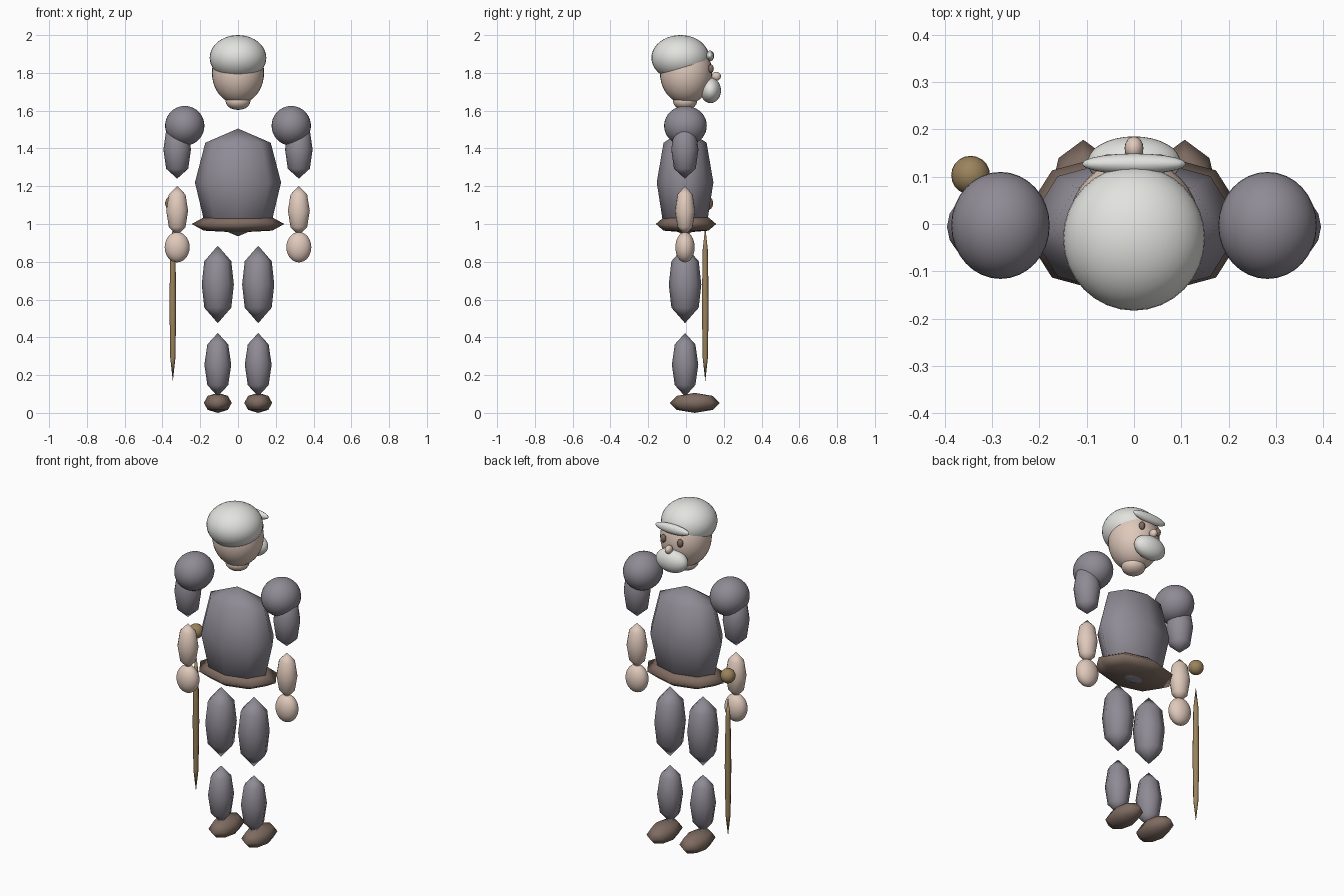
import bpy, bmesh, math

if "Cube" in bpy.data.objects:
    bpy.data.objects.remove(bpy.data.objects["Cube"])


def srgb(h):
    vals = [int(h[i:i + 2], 16) / 255 for i in (0, 2, 4)]
    return [v / 12.92 if v < 0.04045 else ((v + 0.055) / 1.055) ** 2.4 for v in vals] + [1]


def material(name, h):
    m = bpy.data.materials.new(name)
    m.diffuse_color = srgb(h)
    m.use_nodes = True
    m.node_tree.nodes["Principled BSDF"].inputs["Base Color"].default_value = m.diffuse_color
    return m


GREY = material("grey_cloth", "8F8B95")
SKIN = material("skin", "E0C9BB")
WHITE = material("white_hair", "E2E3DF")
BROWN = material("brown_leather", "7E6B60")
WOOD = material("cane_wood", "9B835C")


def finish(name, bm, centre, radii, mat):
    for v in bm.verts:
        v.co = [c + r * k for c, r, k in zip(centre, radii, v.co)]
    bmesh.ops.recalc_face_normals(bm, faces=bm.faces)
    for f in bm.faces:
        f.smooth = True
    me = bpy.data.meshes.new(name)
    bm.to_mesh(me)
    bm.free()
    me.materials.append(mat)
    ob = bpy.data.objects.new(name, me)
    bpy.context.collection.objects.link(ob)
    return ob


def ball(name, centre, radii, mat, seg=32, rings=20):
    """Smooth ellipsoid."""
    bm = bmesh.new()
    bmesh.ops.create_uvsphere(bm, u_segments=seg, v_segments=rings, radius=1)
    return finish(name, bm, centre, radii, mat)


def spindle(name, centre, radii, mat, seg=8, top=(0.65, 0.8), low=None):
    """Faceted body: two pointed ends, a shoulder ring at each end, a wide middle."""
    low = low or top
    bm = bmesh.new()
    rings = []
    for z, r in ((-low[0], low[1]), (0, 1), (top[0], top[1])):
        rings.append([bm.verts.new((r * math.cos(a), r * math.sin(a), z))
                      for a in (i * math.tau / seg for i in range(seg))])
    ends = bm.verts.new((0, 0, -1)), bm.verts.new((0, 0, 1))
    for i in range(seg):
        j = (i + 1) % seg
        for a, b in zip(rings, rings[1:]):
            bm.faces.new((a[i], a[j], b[j], b[i]))
        bm.faces.new((ends[0], rings[0][j], rings[0][i]))
        bm.faces.new((ends[1], rings[-1][i], rings[-1][j]))
    return finish(name, bm, centre, radii, mat)


# Head, hair and neck
ball("head", (0, 0, 1.80), (0.138, 0.138, 0.165), SKIN)
ball("hair", (0, -0.03, 1.88), (0.15, 0.153, 0.12), WHITE)
ball("neck", (0, -0.005, 1.65), (0.066, 0.064, 0.046), SKIN, 16, 10)

# Face
ball("brow", (0, 0.127, 1.89), (0.11, 0.022, 0.028), WHITE, 20, 12)
ball("beard", (0, 0.13, 1.707), (0.098, 0.055, 0.067), WHITE)
ball("nose", (0, 0.16, 1.782), (0.02, 0.025, 0.024), SKIN, 16, 10)

# Torso and belt
spindle("torso", (0, -0.005, 1.22), (0.228, 0.15, 0.285), GREY,
        top=(0.737, 0.76), low=(0.74, 0.78))
spindle("belt", (0, 0, 1.0), (0.245, 0.16, 0.045), BROWN, top=(0.78, 0.74))

# Paired parts
for side, s in (("left", -1), ("right", 1)):
    ball(side + "_eye", (s * 0.055, 0.132, 1.822), (0.017, 0.015, 0.023), BROWN, 16, 10)
    ball(side + "_shoulder", (s * 0.282, -0.003, 1.52), (0.104, 0.113, 0.105), GREY)
    spindle(side + "_upper_arm", (s * 0.322, -0.006, 1.395), (0.073, 0.072, 0.155), GREY,
            16, (0.66, 0.8))
    spindle(side + "_forearm", (s * 0.322, -0.005, 1.07), (0.058, 0.053, 0.132), SKIN,
            16, (0.65, 0.76))
    ball(side + "_hand", (s * 0.322, -0.005, 0.877), (0.066, 0.051, 0.08), SKIN)
    spindle(side + "_thigh", (s * 0.107, -0.005, 0.68), (0.085, 0.086, 0.205), GREY,
            8, (0.6, 0.84))
    spindle(side + "_shin", (s * 0.107, -0.005, 0.255), (0.071, 0.07, 0.168), GREY,
            8, (0.64, 0.78))
    spindle(side + "_shoe", (s * 0.107, 0.046, 0.053), (0.074, 0.132, 0.053), BROWN,
            8, (0.7, 0.72))

# Walking cane
spindle("cane_shaft", (-0.345, 0.102, 0.577), (0.018, 0.018, 0.41), WOOD, 8, (0.7, 0.76))
ball("cane_knob", (-0.345, 0.103, 1.11), (0.041, 0.041, 0.041), WOOD, 20, 12)
